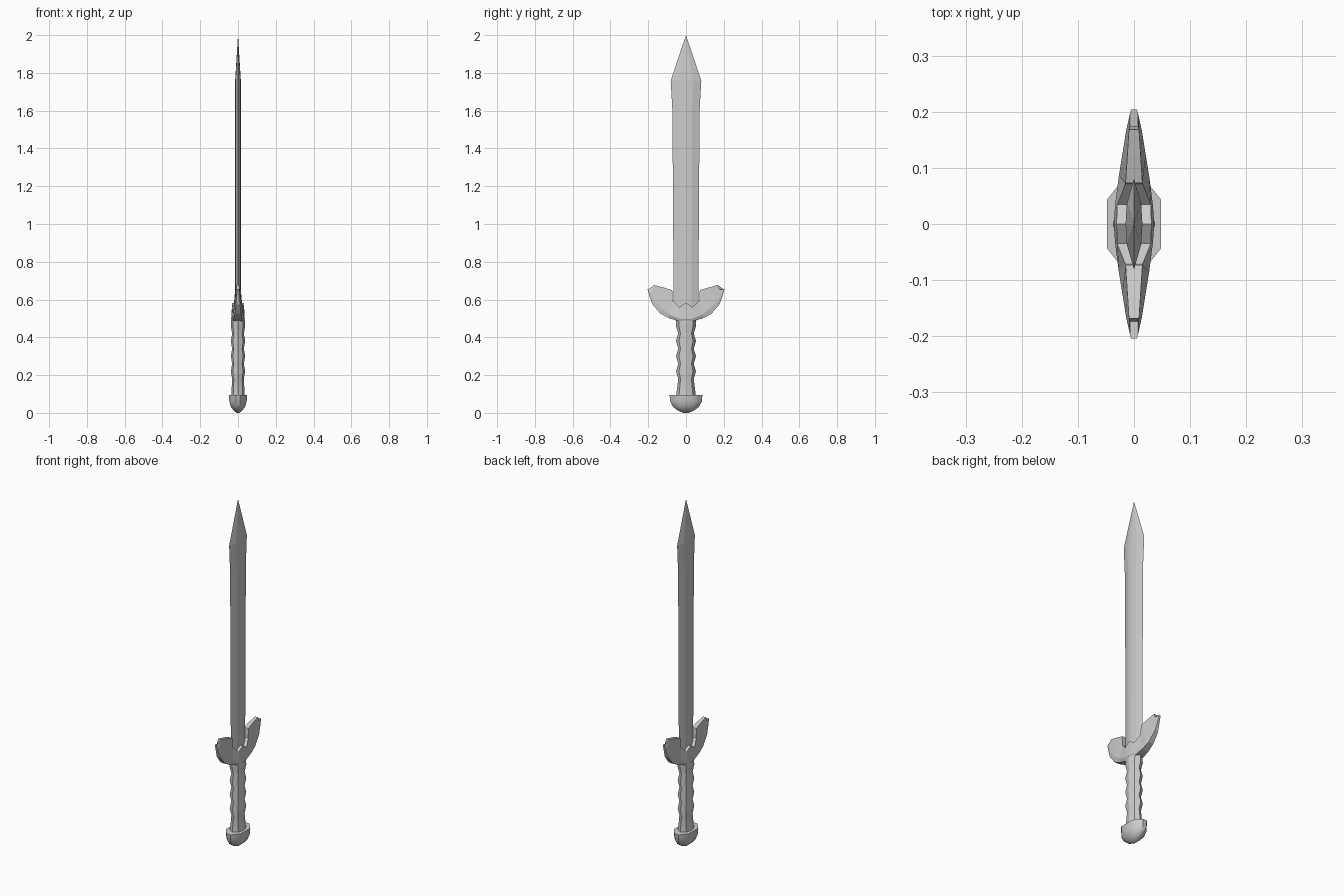
import bpy, bmesh, math

cube = bpy.data.objects.get("Cube")
if cube:
    bpy.data.objects.remove(cube, do_unlink=True)

steel = bpy.data.materials.new("grey_steel")
steel.use_nodes = True
grey = (0.6, 0.6, 0.6, 1)
steel.diffuse_color = grey
steel.node_tree.nodes["Principled BSDF"].inputs["Base Color"].default_value = grey


def loft(name, rings, smooth_angle=None):
    """Bridge a list of equal point rings and cap both ends."""
    bm = bmesh.new()
    loops = [[bm.verts.new(p) for p in ring] for ring in rings]
    n = len(loops[0])
    for a, b in zip(loops, loops[1:]):
        for i in range(n):
            j = (i + 1) % n
            bm.faces.new((a[i], a[j], b[j], b[i]))
    bm.faces.new(loops[0][::-1])
    bm.faces.new(loops[-1])
    bmesh.ops.remove_doubles(bm, verts=bm.verts, dist=0.0003)
    bmesh.ops.recalc_face_normals(bm, faces=bm.faces)
    mesh = bpy.data.meshes.new(name)
    bm.to_mesh(mesh)
    bm.free()
    mesh.materials.append(steel)
    obj = bpy.data.objects.new(name, mesh)
    bpy.context.collection.objects.link(obj)
    if smooth_angle:
        bpy.ops.object.select_all(action='DESELECT')
        obj.select_set(True)
        bpy.context.view_layer.objects.active = obj
        bpy.ops.object.shade_smooth_by_angle(angle=math.radians(smooth_angle))
    return obj


def section(outline, rx, ry, z):
    return [(x * rx, y * ry, z) for x, y in outline]


# Blade: flat six-sided section with a central ridge, ending in a point
blade_section = [(0, 1), (0.85, 0.45), (1, 0), (0.85, -0.45),
                 (0, -1), (-0.85, -0.45), (-1, 0), (-0.85, 0.45)]
blade_levels = [(0.015, 0.065, 0.54), (0.015, 0.072, 1.6),
                (0.015, 0.081, 1.76), (0, 0, 2.0)]
loft("blade", [section(blade_section, *level) for level in blade_levels])

# Guard: stations along one wing, as inner y, z, half width and outer y, z, half width
wing = [(0, 0.582, 0.031, 0, 0.476, 0.036),
        (0.035, 0.56, 0.03, 0.03, 0.483, 0.034),
        (0.07, 0.595, 0.016, 0.09, 0.501, 0.027),
        (0.073, 0.65, 0.015, 0.135, 0.525, 0.021),
        (0.12, 0.664, 0.012, 0.178, 0.575, 0.014),
        (0.168, 0.677, 0.009, 0.194, 0.62, 0.009),
        (0.174, 0.652, 0.007, 0.204, 0.656, 0.007)]


def guard_ring(station, side):
    yi, zi, wi, yo, zo, wo = station
    ym, zm = yi + (yo - yi) * 0.8, zi + (zo - zi) * 0.8
    half = [(wi, yi, zi), (wo, ym, zm), (wo * 0.75, yo, zo)]
    points = half + [(-x, y, z) for x, y, z in reversed(half)]
    return [(x, y * side, z) for x, y, z in points]


loft("guard", [guard_ring(s, -1) for s in reversed(wing[1:])]
     + [guard_ring(s, 1) for s in wing])

# Grip: oval handle with finger swells
oval = [(math.cos(i * math.pi / 4), math.sin(i * math.pi / 4)) for i in range(8)]
grip_levels = [(0.036, 0.053, 0.085), (0.031, 0.041, 0.18)]
for k in range(4):
    z = 0.22 + 0.08 * k
    grip_levels += [(0.038, 0.053, z), (0.031, 0.041, z + 0.04)]
grip_levels[-1] = (0.036, 0.053, 0.49)
loft("grip", [section(oval, *level) for level in grip_levels], 30)

# Pommel: rounded cup with a flat top
quarter = [(1, 0.5), (0.6, 0.78), (0.25, 1)]
upper = quarter + [(-x, y) for x, y in reversed(quarter)]
pommel_section = upper + [(-x, -y) for x, y in upper]
pommel_levels = [(0.008, 0.015, 0), (0.024, 0.045, 0.014), (0.038, 0.068, 0.032),
                 (0.046, 0.084, 0.06), (0.048, 0.087, 0.095)]
loft("pommel", [section(pommel_section, *level) for level in pommel_levels], 40)
